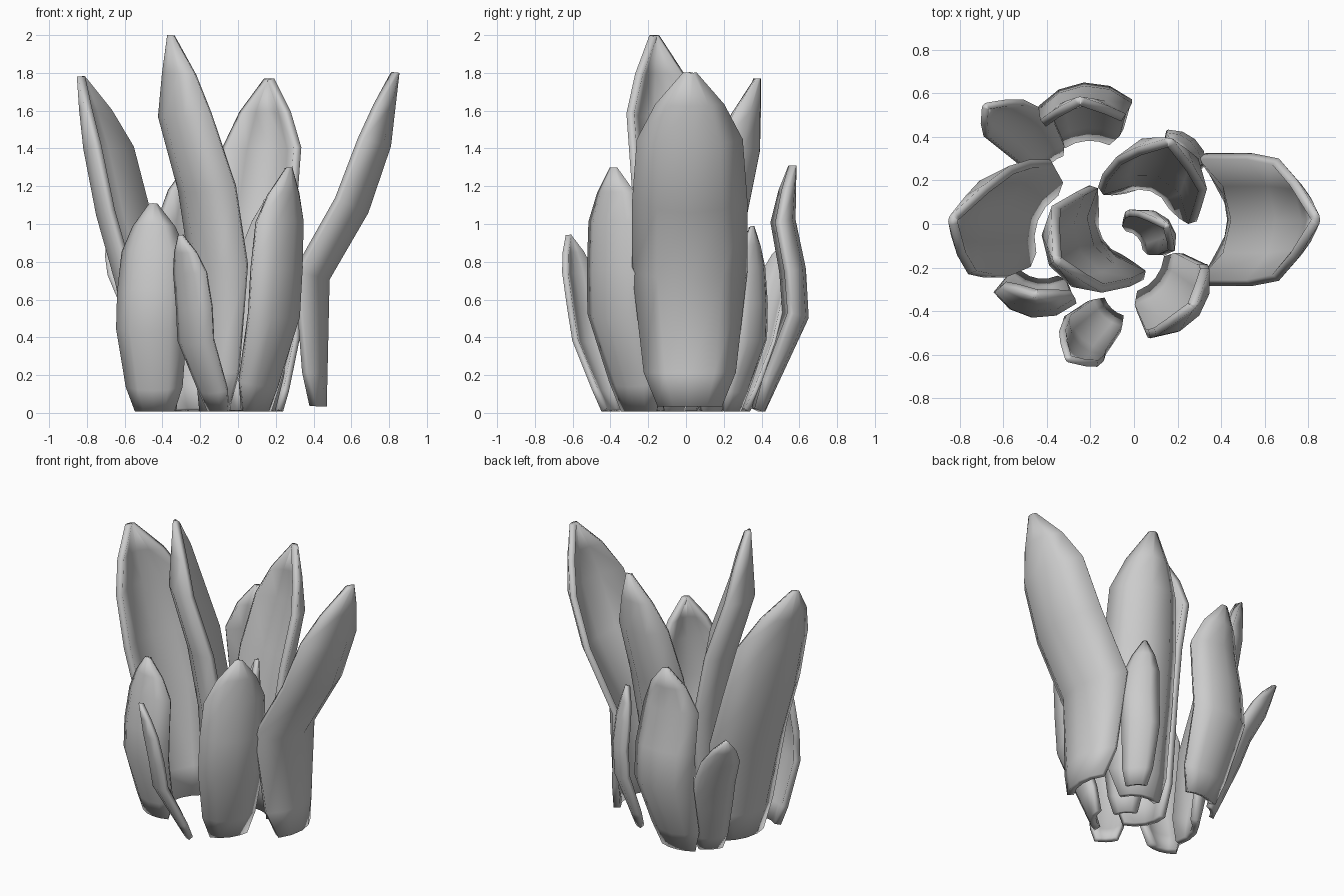
import bpy, math
from mathutils import Vector

if "Cube" in bpy.data.objects:
    bpy.data.objects.remove(bpy.data.objects["Cube"])

# Shared leaf profile: height fraction, half-width fraction, cupping fraction
T = [0, .1, .38, .58, .78, .9, 1]
W = [.56, .8, 1, 1, .92, .6, .12]
CUP = [.65, .8, 1, 1, 1, .9, .8]
RIB_T = [0, .38, .58, .78, 1]
SEGS = 4


def rib_at(rib, t):
    for a in range(len(RIB_T) - 1):
        if t <= RIB_T[a + 1]:
            f = (t - RIB_T[a]) / (RIB_T[a + 1] - RIB_T[a])
            return Vector(rib[a]).lerp(Vector(rib[a + 1]), f)


def leaf(name, azimuth, height, width, bend, rib, thick=.042, base=.008):
    """Cupped leaf; rib = (x, y) of the outer midrib going up, azimuth = way it faces."""
    az = math.radians(azimuth)
    out = Vector((math.cos(az), math.sin(az), 0))
    side = Vector((-math.sin(az), math.cos(az), 0))
    up = Vector((0, 0, 1))
    pts = [rib_at(rib, t).to_3d() + up * (base + t * (height - base)) for t in T]
    verts, faces = [], []
    for i, p in enumerate(pts):
        d = pts[min(i + 1, len(pts) - 1)] - pts[max(i - 1, 0)]
        inward = (up * d.dot(out) - out * d.z).normalized()
        half = math.radians(bend) * CUP[i]
        r = width * W[i] / math.sin(half)
        for k in range(SEGS + 1):
            a = half * (2 * k / SEGS - 1)
            v = p + side * r * math.sin(a) + inward * r * (1 - math.cos(a))
            v.z = base if i == 0 else v.z
            verts.append(v)
    n = SEGS + 1
    for i in range(len(T) - 1):
        for k in range(SEGS):
            a = i * n + k
            faces.append((a, a + 1, a + n + 1, a + n))
    me = bpy.data.meshes.new(name)
    me.from_pydata(verts, [], faces)
    ob = bpy.data.objects.new(name, me)
    bpy.context.collection.objects.link(ob)
    m = ob.modifiers.new("thickness", 'SOLIDIFY')
    m.thickness = thick
    m.offset = -1
    bpy.context.view_layer.objects.active = ob
    bpy.ops.object.select_all(action='DESELECT')
    ob.select_set(True)
    bpy.ops.object.modifier_apply(modifier=m.name)
    for v in ob.data.vertices:      # keep the foot on the ground
        v.co.z = max(v.co.z, 0)
    bpy.ops.object.shade_smooth()


# Tall leaves
leaf("tall_leaf_right", 0, 1.8, .305, 56,
     [(.47, .02), (.485, .02), (.69, .02), (.81, .02), (.855, .02)], base=.035)
leaf("tall_leaf_left", 159, 1.78, .29, 57,
     [(-.48, .03), (-.63, .08), (-.73, .08), (-.80, .07), (-.85, .03)])
leaf("tall_leaf_centre", 210, 2.0, .25, 66,
     [(-.18, -.09), (-.22, -.12), (-.28, -.15), (-.39, -.19), (-.37, -.175)])
leaf("tall_leaf_back", 71, 1.77, .24, 74,
     [(.09, .19), (.12, .26), (.14, .32), (.18, .39), (.17, .395)])

# Medium leaves
leaf("mid_leaf_back", 94, 1.31, .215, 48,
     [(-.22, .42), (-.23, .65), (-.23, .635), (-.24, .58), (-.25, .585)])
leaf("mid_leaf_front_right", -38, 1.3, .215, 52,
     [(.13, -.27), (.275, -.415), (.29, -.42), (.3, -.42), (.28, -.39)])
leaf("mid_leaf_front_left", 262, 1.11, .19, 52,
     [(-.445, -.29), (-.47, -.43), (-.465, -.43), (-.455, -.40), (-.45, -.34)])
leaf("mid_leaf_inner", 42, 1.13, .135, 62,
     [(.04, -.04), (.11, .01), (.13, .02), (.16, .02), (.16, .0)], .032)

# Small outer leaves
leaf("small_leaf_back_left", 133, .91, .135, 42,
     [(-.40, .30), (-.5, .43), (-.55, .47), (-.63, .52), (-.69, .55)], .032)
leaf("small_leaf_back_right", 48, .99, .12, 45,
     [(.20, .26), (.27, .385), (.28, .39), (.26, .38), (.21, .355)], .032)
leaf("small_leaf_front", 227, .94, .13, 45,
     [(-.12, -.41), (-.26, -.55), (-.27, -.58), (-.29, -.61), (-.31, -.63)], .032)
